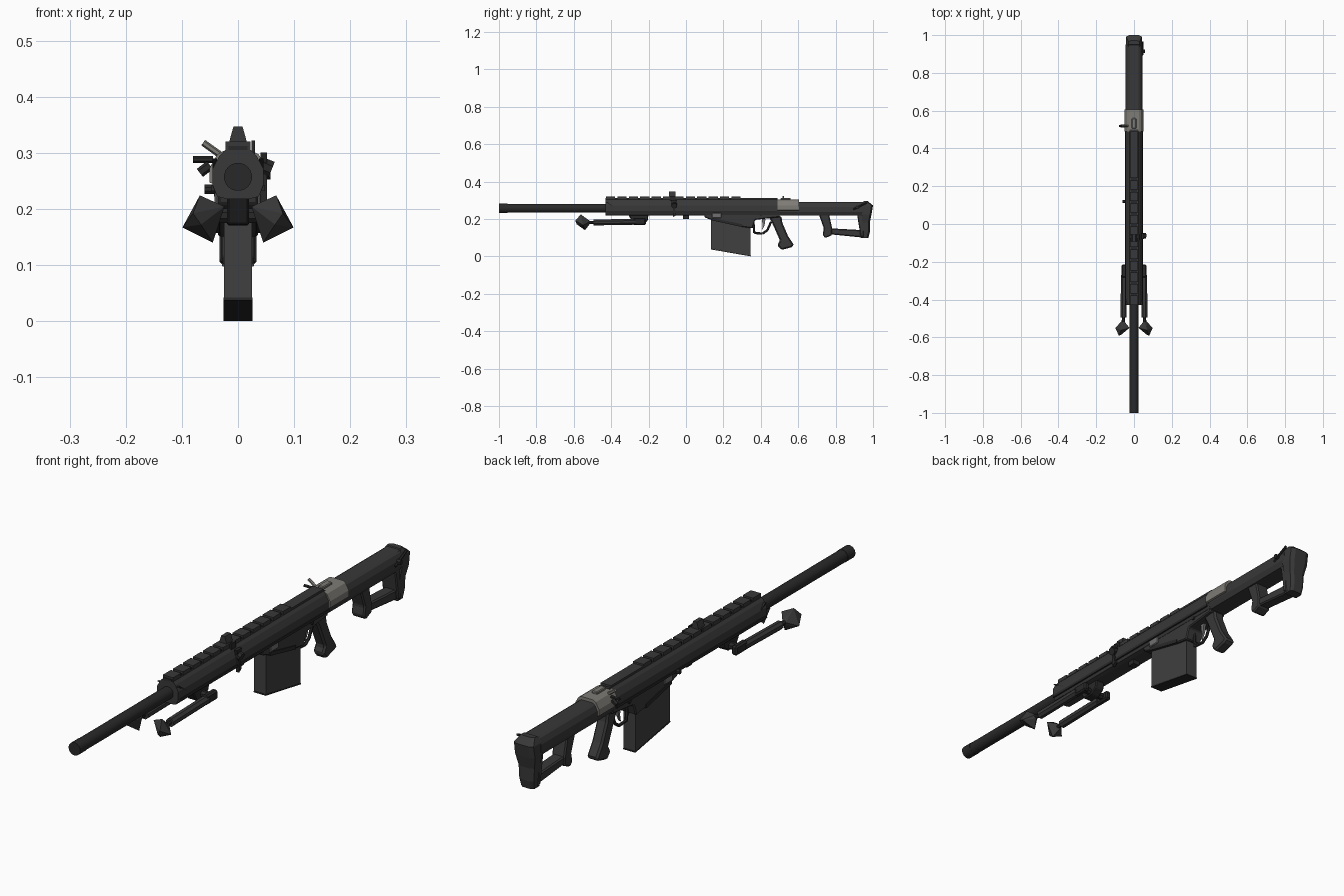
import bpy, bmesh, math
from mathutils import Vector


def material(name, c):
    m = bpy.data.materials.new(name)
    m.diffuse_color = (*c, 1)
    return m


BODY = material("dark grey body", (0.040, 0.040, 0.040))
BARREL = material("black metal", (0.022, 0.022, 0.022))
MAG = material("charcoal", (0.050, 0.050, 0.050))
TAN = material("warm grey metal", (0.21, 0.20, 0.18))
STEEL = material("mid grey steel", (0.16, 0.16, 0.16))


def finish(name, bm, mat, bevel=0):
    bmesh.ops.recalc_face_normals(bm, faces=bm.faces[:])
    me = bpy.data.meshes.new(name)
    bm.to_mesh(me)
    bm.free()
    me.materials.append(mat)
    ob = bpy.data.objects.new(name, me)
    bpy.context.collection.objects.link(ob)
    if bevel:
        b = ob.modifiers.new("bevel", "BEVEL")
        b.width, b.segments, b.limit_method = bevel, 1, "ANGLE"
    return ob


def loft(name, rings, mat, bevel=0):
    """Closed solid through equal-length rings of points."""
    bm = bmesh.new()
    vs = [[bm.verts.new(p) for p in r] for r in rings]
    n = len(vs[0])
    for a, b in zip(vs, vs[1:]):
        for i in range(n):
            j = (i + 1) % n
            bm.faces.new((a[i], a[j], b[j], b[i]))
    bm.faces.new(vs[0])
    bm.faces.new(vs[-1])
    return finish(name, bm, mat, bevel)


def side(name, prof, w, mat, bevel=0, x=0):
    """Side profile (y, z) extruded across x."""
    return loft(name, [[(x + s * w, y, z) for y, z in prof] for s in (-1, 1)], mat, bevel)


def section(name, half, ys, mat):
    """Mirrored (x, z) half section swept along y."""
    full = half + [(-x, z) for x, z in reversed(half)]
    return loft(name, [[(x, y, z) for x, z in full] for y in ys], mat)


def box(name, x, y, z, mat, bevel=0):
    return side(name, [(y[0], z[0]), (y[1], z[0]), (y[1], z[1]), (y[0], z[1])],
                (x[1] - x[0]) / 2, mat, bevel, (x[0] + x[1]) / 2)


def rod(name, a, b, r, mat, n=8, r2=None):
    a, b = Vector(a), Vector(b)
    q = (b - a).to_track_quat("Z", "Y")
    t = [2 * math.pi * (i + 0.5) / n for i in range(n)]
    ring = lambda c, k: [c + q @ Vector((k * math.cos(u), k * math.sin(u), 0)) for u in t]
    ob = loft(name, [ring(a, r), ring(b, r if r2 is None else r2)], mat)
    if n > 8:
        bpy.context.view_layer.objects.active = ob
        ob.select_set(True)
        bpy.ops.object.shade_smooth_by_angle(angle=math.radians(40))
        ob.select_set(False)
    return ob


def hull(name, pts, mat):
    bm = bmesh.new()
    for p in pts:
        bm.verts.new(p)
    bmesh.ops.convex_hull(bm, input=bm.verts[:])
    return finish(name, bm, mat)


# Barrel with muzzle collar
rod("barrel", (0, -0.96, 0.257), (0, -0.40, 0.257), 0.024, BARREL, 20)
rod("muzzle_collar", (0, -1.0, 0.257), (0, -0.955, 0.257), 0.025, BARREL, 20)

# Upper receiver with tapered side cuts at the front
RECV = [(0.023, 0.305), (0.033, 0.295), (0.045, 0.272), (0.045, 0.242), (0.037, 0.222), (0.022, 0.218)]
section("upper_receiver", RECV, (-0.43, 0.50), BODY)
box("receiver_rear_top", (-0.022, 0.022), (0.27, 0.49), (0.30, 0.313), BODY)
for s in (-1, 1):
    side("side_ledge", [(-0.43, 0.232), (0.49, 0.232), (0.49, 0.242), (-0.42, 0.242)], 0.003, BARREL, 0, s * 0.045)
    side("front_cut_line", [(-0.43, 0.29), (-0.42, 0.29), (-0.37, 0.258), (-0.38, 0.258)], 0.004, BARREL, 0, s * 0.041)

# Top rail with teeth
box("rail_base", (-0.017, 0.017), (-0.43, 0.30), (0.30, 0.312), BARREL)
for i in range(12):
    y = -0.428 + i * 0.061
    box("rail_tooth", (-0.022, 0.022), (y, y + 0.049), (0.303, 0.32), BODY)

# Front sight and strap ring
loft("front_sight", [[(-w, -0.092, z), (w, -0.092, z), (w, -0.055, z), (-w, -0.055, z)]
                     for w, z in ((0.017, 0.312), (0.014, 0.326), (0.008, 0.347))], BODY)
side("strap_bracket", [(-0.08, 0.30), (-0.05, 0.30), (-0.06, 0.26), (-0.052, 0.22), (-0.068, 0.21), (-0.07, 0.26)],
     0.006, BARREL, 0, 0.046)
rod("strap_knob", (0.04, -0.062, 0.278), (0.06, -0.062, 0.27), 0.016, BARREL)
box("sight_flap", (0.024, 0.030), (-0.085, -0.055), (0.295, 0.322), BARREL)
box("lower_stud", (-0.015, 0.015), (-0.015, 0.015), (0.20, 0.225), BARREL)

# Lower receiver and its steel side patches
side("lower_receiver", [(0.09, 0.25), (0.10, 0.208), (0.135, 0.195), (0.30, 0.158), (0.355, 0.15), (0.37, 0.195),
                        (0.50, 0.21), (0.50, 0.25)], 0.036, BODY, 0.004)
for s in (-1, 1):
    box("side_patch", (s * 0.038 - 0.004, s * 0.038 + 0.004), (0.14, 0.19), (0.205, 0.233), STEEL, 0.003)
    rod("receiver_pin", (s * 0.03, 0.40, 0.222), (s * 0.041, 0.40, 0.222), 0.008, BARREL)
    side("mag_well_rib", [(0.14, 0.192), (0.30, 0.157), (0.30, 0.172), (0.14, 0.206)], 0.003, BARREL, 0, s * 0.036)
rod("left_stud", (-0.04, 0.12, 0.235), (-0.06, 0.12, 0.235), 0.009, BARREL)

# Magazine
side("magazine", [(0.135, 0.21), (0.135, 0.042), (0.345, 0.004), (0.345, 0.19)], 0.025, MAG)
side("magazine_floor", [(0.133, 0.042), (0.347, 0.004), (0.347, 0.0), (0.133, 0.037)], 0.026, BARREL)

# Trigger and guard
GUARD = [(0.36, 0.19), (0.365, 0.125), (0.41, 0.122), (0.435, 0.14), (0.455, 0.185)]
for (a, b), (c, d) in zip(GUARD, GUARD[1:]):
    rod("trigger_guard", (0, a, b), (0, c, d), 0.006, BARREL, 6)
side("trigger", [(0.405, 0.20), (0.425, 0.20), (0.42, 0.165), (0.405, 0.138), (0.41, 0.165)], 0.005, STEEL)

# Pistol grip
side("pistol_grip", [(0.44, 0.215), (0.51, 0.215), (0.515, 0.18), (0.545, 0.11), (0.578, 0.06), (0.562, 0.048),
                     (0.51, 0.034), (0.488, 0.06), (0.502, 0.085), (0.478, 0.14), (0.46, 0.18)], 0.023, BODY, 0.007)

# Warm grey rear collar with lever
section("rear_collar", [(0.026, 0.303), (0.037, 0.297), (0.051, 0.272), (0.051, 0.247), (0.04, 0.243)],
        (0.49, 0.605), TAN)
box("collar_ridge", (-0.012, 0.012), (0.505, 0.56), (0.30, 0.312), TAN, 0.003)
rod("lever_stem", (-0.03, 0.52, 0.295), (-0.062, 0.52, 0.318), 0.006, TAN, 6)
rod("lever_arm", (-0.045, 0.52, 0.288), (-0.08, 0.52, 0.288), 0.006, BARREL, 6)
rod("lever_knob", (-0.05, 0.52, 0.278), (-0.068, 0.52, 0.264), 0.009, BARREL, 6)

# Stock tube, loop and butt pad
section("stock_tube", [(0.024, 0.291), (0.034, 0.285), (0.044, 0.265), (0.044, 0.238), (0.034, 0.218)],
        (0.49, 0.95), BODY)
side("stock_strut", [(0.71, 0.225), (0.765, 0.225), (0.782, 0.148), (0.78, 0.113), (0.745, 0.098),
                     (0.73, 0.115), (0.737, 0.15)], 0.028, BODY, 0.005)
side("stock_lower_bar", [(0.77, 0.15), (0.95, 0.14), (0.95, 0.10), (0.77, 0.118)], 0.024, BODY, 0.005)
BUTT = [(0.914, 0.27, 0.286, 0.95, 0.985, 0.038), (0.918, 0.22, 0.225, 0.95, 0.99, 0.04)]
side("butt_frame", [(0.91, 0.286), (0.95, 0.29), (0.95, 0.10), (0.932, 0.108), (0.928, 0.14), (0.915, 0.222)],
     0.033, BODY, 0.004)
# Butt pad slices run downward: front y, back y, z, half width
PAD = [(0.95, 0.972, 0.295, 0.028), (0.94, 1.0, 0.272, 0.042), (0.94, 0.992, 0.225, 0.043),
       (0.94, 0.983, 0.18, 0.034), (0.938, 0.983, 0.13, 0.031), (0.936, 0.975, 0.097, 0.028)]
loft("butt_pad", [[(-w, a, z), (w, a, z), (w, b - 0.008, z), (w * 0.6, b, z), (-w * 0.6, b, z), (-w, b - 0.008, z)]
                  for a, b, z, w in PAD], BODY)
rod("sling_swivel", (0.046, 0.895, 0.252), (0.046, 0.965, 0.287), 0.005, BARREL, 6)
rod("sling_swivel_nub", (0.04, 0.915, 0.262), (0.058, 0.915, 0.262), 0.010, BARREL, 6)

# Folded bipod
side("bipod_mount", [(-0.31, 0.225), (-0.20, 0.225), (-0.205, 0.19), (-0.235, 0.17), (-0.28, 0.172)], 0.02, BARREL, 0.004)
rod("bipod_axle", (-0.06, -0.245, 0.188), (0.06, -0.245, 0.188), 0.014, BARREL)
for s in (-1, 1):
    box("bipod_hinge", (s * 0.054 - 0.012, s * 0.054 + 0.012), (-0.285, -0.215), (0.168, 0.205), BARREL, 0.006)
    rod("bipod_leg", (s * 0.054, -0.27, 0.185), (s * 0.055, -0.495, 0.181), 0.017, BODY)
    rod("bipod_leg_tip", (s * 0.055, -0.49, 0.181), (s * 0.06, -0.55, 0.183), 0.009, BARREL)
    hull("bipod_foot", [(s * x, y, z) for x, y, z in (
        (0.068, -0.562, 0.224), (0.024, -0.55, 0.204), (0.045, -0.54, 0.14), (0.099, -0.55, 0.167),
        (0.080, -0.592, 0.192), (0.066, -0.585, 0.172),
        (0.052, -0.515, 0.19), (0.066, -0.515, 0.185), (0.060, -0.515, 0.172))], BODY)
